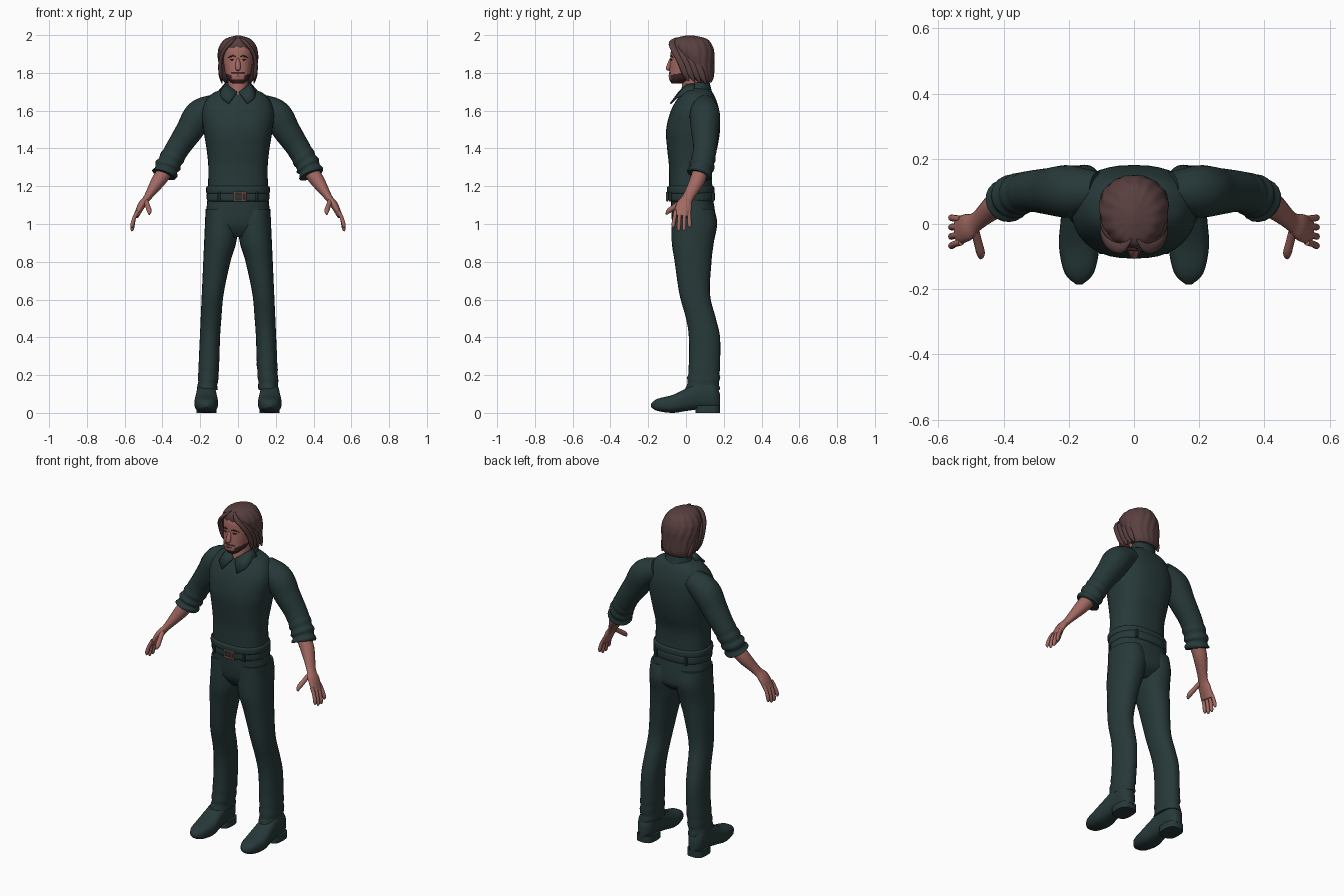
import bpy, bmesh, math
from mathutils import Vector

cube = bpy.data.objects.get("Cube")
if cube:
    bpy.data.objects.remove(cube, do_unlink=True)

RIGHTWARD, BACKWARD, UPWARD = Vector((1, 0, 0)), Vector((0, 1, 0)), Vector((0, 0, 1))


def material(name, *colour):
    mat = bpy.data.materials.new(name)
    mat.use_nodes = True
    mat.diffuse_color = (*colour, 1)
    shader = mat.node_tree.nodes["Principled BSDF"]
    shader.inputs["Base Color"].default_value = (*colour, 1)
    shader.inputs["Roughness"].default_value = .8
    return mat


CLOTH = material("dark green cloth", .02, .04, .04)
SKIN = material("skin", .36, .14, .12)
HAIR = material("brown hair", .1, .05, .05)
BEARD = material("dark beard", .05, .02, .02)
METAL = material("copper buckle", .3, .13, .11)


def finish(name, bm, mat, angle=50):
    bmesh.ops.recalc_face_normals(bm, faces=bm.faces)
    mesh = bpy.data.meshes.new(name)
    bm.to_mesh(mesh)
    bm.free()
    mesh.materials.append(mat)
    thing = bpy.data.objects.new(name, mesh)
    bpy.context.collection.objects.link(thing)
    bpy.ops.object.select_all(action='DESELECT')
    thing.select_set(True)
    bpy.context.view_layer.objects.active = thing
    bpy.ops.object.shade_smooth_by_angle(angle=math.radians(angle))
    return thing


def smooth_rows(rows, steps):
    """Cubic interpolation between neighbouring rows."""
    rows = [Vector(row) for row in rows]
    result = []
    for i in range(len(rows) - 1):
        start, end = rows[i], rows[i + 1]
        leave = (end - rows[max(i - 1, 0)]) / 2
        arrive = (rows[min(i + 2, len(rows) - 1)] - start) / 2
        for k in range(steps):
            t = k / steps
            ease = t * t * (3 - 2 * t)
            result.append(start.lerp(end, ease) + leave * (t * (1 - t) ** 2) - arrive * (t * t * (1 - t)))
    return result + [rows[-1]]


def loft(name, rows, mat, sides=20, steps=4, power=2, ref=BACKWARD, axis=None, ridge=None):
    """Skin rings (x, y, z, radius across, radius along ref) along their path."""
    rings = smooth_rows(rows, steps)
    last = len(rings) - 1
    bm = bmesh.new()
    loops = []
    for i, ring in enumerate(rings):
        centre = Vector(ring[:3])
        along = axis or Vector((rings[min(i + 1, last)] - rings[max(i - 1, 0)])[:3]).normalized()
        depth = (ref - along * ref.dot(along)).normalized()
        across = depth.cross(along)
        loop = []
        for k in range(sides):
            angle = math.tau * k / sides
            c, s = math.cos(angle), math.sin(angle)
            swell = ridge(angle, centre.z) if ridge else 1
            wide = math.copysign(abs(c) ** (2 / power), c) * ring[3] * swell
            deep = math.copysign(abs(s) ** (2 / power), s) * ring[4] * swell
            loop.append(bm.verts.new(centre + across * wide + depth * deep))
        loops.append(loop)
    for lower, upper in zip(loops, loops[1:]):
        for k in range(sides):
            bm.faces.new((lower[k], lower[k - 1], upper[k - 1], upper[k]))
    bm.faces.new(loops[0])
    bm.faces.new(loops[-1])
    return finish(name, bm, mat)


def column(name, slices, mat, **options):
    """Upright loft from slices (z, left x, right x, front y, back y)."""
    rows = [((left + right) / 2, (front + back) / 2, z, abs(right - left) / 2, (back - front) / 2)
            for z, left, right, front, back in slices]
    return loft(name, rows, mat, axis=UPWARD, **options)


def centred(name, slices, mat, **options):
    """Upright loft from slices (z, half width, front y, back y)."""
    return column(name, [(z, -half, half, front, back) for z, half, front, back in slices], mat, **options)


def band(name, low, high, half, front, back, mat):
    """Rounded ring of cloth around the body."""
    edge = (high - low) / 6
    levels = ((low, edge), (low + edge, 0), (high - edge, 0), (high, edge))
    return centred(name, [(z, half - tuck, front + tuck, back - tuck) for z, tuck in levels],
                   mat, sides=36, power=2.4)


def strand(name, points, radius, mat, side=1, start=.3, end=.3, flat=1, **options):
    """Tapered tube through points, mirrored by side."""
    last = len(points) - 1
    rows = []
    for i, (x, y, z) in enumerate(points):
        r = radius * (start if i == 0 else end if i == last else 1)
        rows.append((side * x, y, z, r * flat, r))
    return loft(name, rows, mat, sides=12, **options)


def box(name, centre, size, mat):
    bm = bmesh.new()
    bmesh.ops.create_cube(bm, size=1)
    for vert in bm.verts:
        vert.co = Vector(centre) + Vector(a * b for a, b in zip(vert.co, size))
    bmesh.ops.bevel(bm, geom=bm.edges[:], offset=min(size) / 5, segments=1, affect='EDGES')
    return finish(name, bm, mat, angle=30)


# Shirt, belt and hips
centred("shirt", [(1.17, .16, -.09, .14), (1.3, .157, -.09, .14), (1.4, .167, -.1, .165),
                  (1.5, .183, -.105, .18), (1.6, .19, -.08, .176), (1.68, .15, -.035, .15),
                  (1.72, .07, 0, .12)], CLOTH, sides=36, steps=6, power=2.4)
band("shirt_hem", 1.16, 1.2, .168, -.1, .15, CLOTH)
band("belt", 1.12, 1.17, .165, -.095, .153, CLOTH)
centred("hips", [(1.15, .16, -.08, .14), (1.02, .17, -.075, .16), (.97, .15, -.06, .15),
                 (.93, .09, -.03, .1)], CLOTH, sides=32, power=2.4)

# Buckle and belt loops
buckle = Vector((.01, -.1, 1.145))
for sign in (-1, 1):
    box("buckle_side", buckle + RIGHTWARD * sign * .03, (.01, .01, .05), METAL)
    box("buckle_bar", buckle + UPWARD * sign * .02, (.06, .01, .01), METAL)
    for name, y in (("front", -.085), ("back", .143)):
        box(name + "_belt_loop", (sign * .1, y, buckle.z), (.015, .015, .05), CLOTH)
box("buckle_prong", buckle + RIGHTWARD * .015, (.01, .01, .04), METAL)


def sleeve_folds(angle, z):
    rolled = max(0, min(1, (1.4 - z) * 10))
    return 1 + rolled * .08 * math.sin(z * 150 + math.cos(angle))


def hem_folds(angle, z):
    low = max(0, min(1, (.3 - z) * 6))
    return 1 + low * .06 * math.sin(z * 110 + math.cos(angle))


# Limbs, once for each side
for sign, side in ((1, "left_"), (-1, "right_")):
    sleeve = [(.11, .1, 1.63, .06), (.2, .1, 1.58, .08), (.26, .1, 1.49, .072), (.32, .1, 1.4, .063),
              (.37, .085, 1.31, .064), (.39, .07, 1.26, .064)]
    loft(side + "sleeve", [(sign * x, y, z, r, r) for x, y, z, r in sleeve], CLOTH,
         steps=9, ridge=sleeve_folds)
    forearm = [(.37, .08, 1.3, .04, .04), (.42, .06, 1.23, .038, .04), (.48, .01, 1.14, .02, .03),
               (.51, -.01, 1.1, .02, .042), (.54, -.02, 1.04, .014, .043)]
    loft(side + "forearm", [(sign * x, *rest) for x, *rest in forearm], SKIN)

    # Fingers fan out evenly, the middle ones reaching lowest
    for i, finger in enumerate(("index", "middle", "ring", "little")):
        fan = i - 1.5
        y = fan * .024 - .02
        tip = .96 + .008 * fan * fan
        strand(side + finger + "_finger", [(.53, y, 1.07), (.55, y * 1.1, 1.03), (.56, y * 1.2, tip + .015),
                                           (.56, y * 1.2, tip)], .01, SKIN, sign, start=1)
    strand(side + "thumb", [(.49, -.01, 1.13), (.48, -.05, 1.1), (.47, -.09, 1.07), (.47, -.105, 1.05)],
           .013, SKIN, sign, start=1, ref=RIGHTWARD)

    # Trouser leg, its outer seam leaning outward toward the floor
    leg = [(1.08, .01, -.07, .15), (1, 0, -.075, .165), (.9, .01, -.075, .147), (.8, .04, -.06, .135),
           (.63, .076, -.035, .127), (.5, .088, 0, .158), (.4, .095, .015, .18), (.25, .1, .015, .18),
           (.12, .11, 0, .175)]
    column(side + "trouser_leg", [(z, sign * inner, sign * (.22 - .045 * z), front, back)
                                  for z, inner, front, back in leg],
           CLOTH, sides=24, steps=7, power=2.2, ridge=hem_folds)

    # Shoe, from heel to toe: y, half width, sole and top heights
    shoe = [(.18, .02, .03, .1), (.15, .045, .02, .16), (.08, .05, .02, .17), (0, .058, .01, .13),
            (-.07, .062, 0, .095), (-.15, .045, .01, .075), (-.185, .01, .03, .05)]
    loft(side + "shoe", [(sign * .168, y, (sole + top) / 2, half, (top - sole) / 2)
                         for y, half, sole, top in shoe],
         CLOTH, sides=28, power=2.6, ref=UPWARD, axis=-BACKWARD)
    column(side + "heel", [(z, sign * .115, sign * .22, .05, .18) for z in (0, .04)], CLOTH, power=3)

    # Pointed collar flap
    bm = bmesh.new()
    outline = [(.005, -.04, 1.7), (.05, -.085, 1.64), (.09, -.055, 1.67), (.1, .04, 1.71),
               (.07, .045, 1.745), (.06, 0, 1.74)]
    flap = bm.faces.new([bm.verts.new((sign * x, y, z)) for x, y, z in outline])
    bmesh.ops.triangulate(bm, faces=[flap])
    collar = finish(side + "collar", bm, CLOTH)
    collar.modifiers.new("thickness", 'SOLIDIFY').thickness = .008

# Collar band and neck
centred("collar_band", [(1.69, .085, -.02, .14), (1.75, .07, .03, .125)], CLOTH, sides=28)
centred("neck", [(1.67, .05, -.035, .1), (1.74, .054, -.02, .1), (1.82, .054, -.02, .1)], SKIN)

# Head, with the beard picked out on the jaw
head = centred("head", [(1.743, .03, -.075, -.02), (1.77, .058, -.09, .04), (1.81, .07, -.088, .08),
                        (1.87, .078, -.083, .1), (1.93, .078, -.077, .11), (1.97, .05, -.05, .09)],
               SKIN, sides=48, steps=9, power=2.2)
head.data.materials.append(BEARD)
for face in head.data.polygons:
    x, y, z = face.center
    chin = z < 1.768
    jaw = abs(x) > .034 and z < 1.775 + abs(x) * .35
    moustache = abs(x) < .036 and 1.795 < z < 1.805
    if y < .03 and (chin or jaw or moustache):
        face.material_index = 1

# Face details
strand("nose", [(0, -.08, 1.88), (0, -.085, 1.85), (0, -.094, 1.82), (0, -.085, 1.81)], .013, SKIN, axis=UPWARD)
strand("lips", [(-.025, -.08, 1.785), (0, -.088, 1.785), (.025, -.08, 1.785)], .006, SKIN)
box("mouth_line", (0, -.091, 1.786), (.035, .008, .002), BEARD)
for sign, side in ((1, "left_"), (-1, "right_")):
    strand(side + "brow", [(.01, -.08, 1.885), (.03, -.08, 1.89), (.055, -.066, 1.88)], .004, BEARD, sign)
    strand(side + "eye", [(.02, -.08, 1.87), (.03, -.078, 1.87), (.045, -.072, 1.87)], .004, BEARD, sign)


def combed(angle, z):
    return 1 + .018 * math.sin(15 * angle + 2 * math.sin(z * 25))


# Hair cap with combed ridges, plus locks framing the face
centred("hair", [(1.75, .07, .06, .135), (1.78, .09, .02, .147), (1.86, .104, -.03, .15),
                 (1.9, .106, -.058, .15), (1.94, .098, -.075, .14), (1.98, .066, -.06, .11),
                 (1.998, .01, 0, .04)], HAIR, sides=96, steps=6, ridge=combed)
for sign, side in ((1, "left_"), (-1, "right_")):
    for i in range(4):
        sweep = Vector((0, .03, -.004)) * i
        path = [(.01, -.045, 1.985), (.04, -.074, 1.96), (.076, -.06, 1.915), (.093, -.03, 1.86),
                (.092, -.005, 1.8), (.084, .015, 1.757)]
        strand(side + "hair_lock", [Vector(point) + sweep for point in path], .017, HAIR, sign, flat=.6)
